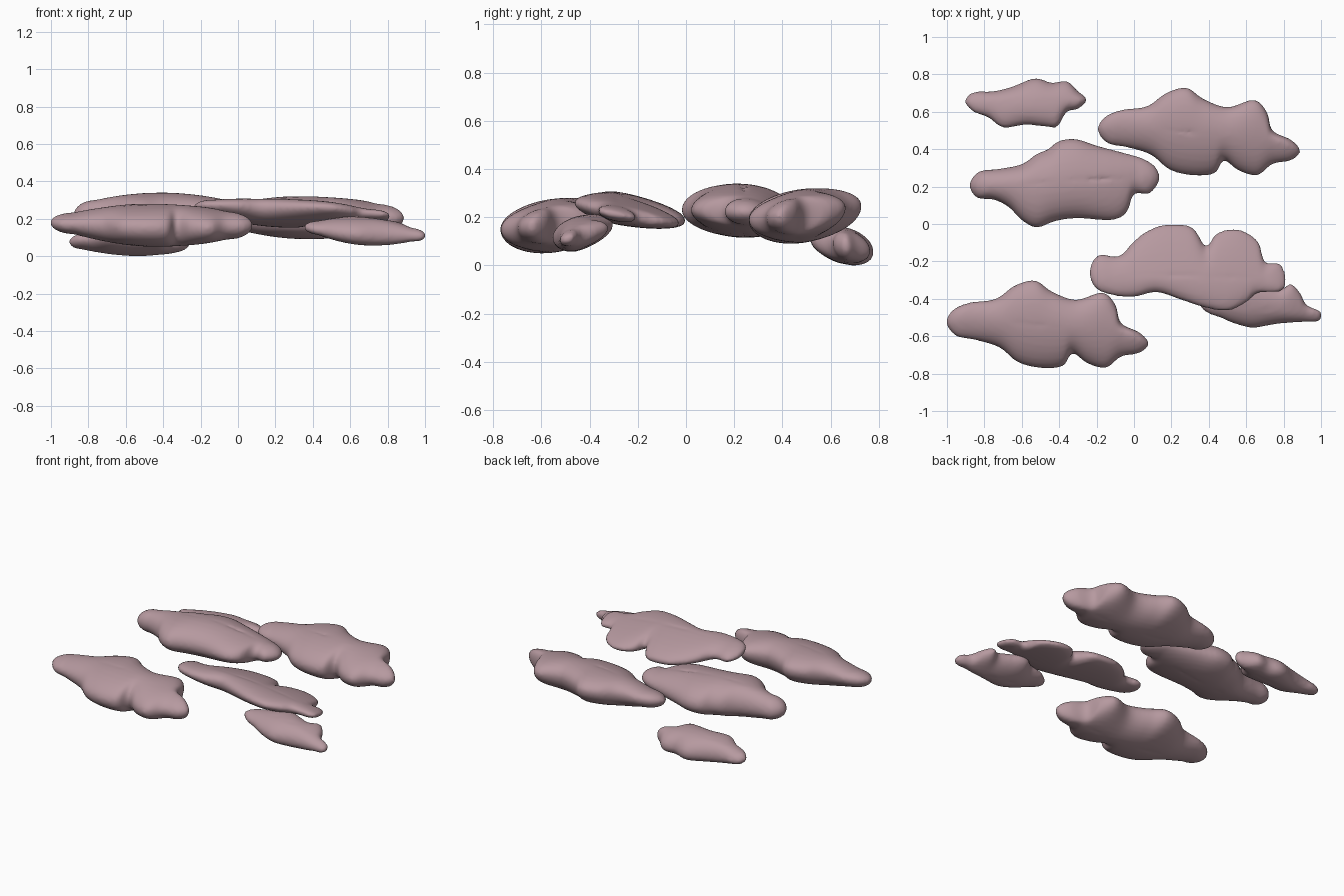
import bpy, bmesh, math
from mathutils import Vector

if "Cube" in bpy.data.objects:
    bpy.data.objects.remove(bpy.data.objects["Cube"])

mauve = bpy.data.materials.new("dusty mauve")
mauve.diffuse_color = (0.47, 0.32, 0.35, 1)
mauve.use_nodes = True
mauve.node_tree.nodes["Principled BSDF"].inputs["Base Color"].default_value = mauve.diffuse_color


def smooth_loop(pts, n=5):
    """Closed Catmull-Rom curve through the outline points."""
    pts = [Vector(p) for p in pts]
    out = []
    for i in range(len(pts)):
        a, b, c, d = (pts[(i + k) % len(pts)] for k in (-1, 0, 1, 2))
        for j in range(n):
            t = j / n
            out.append(0.5 * (2 * b + (c - a) * t + (2 * a - 5 * b + 4 * c - d) * t * t
                              + (3 * b - a - 3 * c + d) * t ** 3))
    return out


def cloud(name, outline, spine, z, up, down, tilt=(0, 0), peak=0.5, shift=(0, 0, 0)):
    """Puff lofted from its plan outline towards a spine line, above and below."""
    s0, s1 = Vector(spine[0]), Vector(spine[1])
    mid = (s0 + s1) / 2
    loop = smooth_loop(outline)
    bm = bmesh.new()
    rings = []
    for k in range(-7, 8):
        a = math.radians(k * 12.4)
        ring = []
        for p in loop:
            u = min(1, max(0, (p.x - s0.x) / (s1.x - s0.x)))
            s = s0.lerp(s1, u)
            q = s + (p - s) * math.cos(a)
            w = (u - peak) / max(peak, 1 - peak)
            h = (up if k > 0 else down) * (1 - 0.5 * w * w)
            zz = z + tilt[0] * (q.x - mid.x) + tilt[1] * (q.y - mid.y) + h * math.sin(a)
            ring.append(bm.verts.new((q.x + shift[0], q.y + shift[1], zz + shift[2])))
        rings.append(ring)
    n = len(loop)
    for r0, r1 in zip(rings, rings[1:]):
        for i in range(n):
            bm.faces.new((r0[i], r0[(i + 1) % n], r1[(i + 1) % n], r1[i]))
    bm.faces.new(rings[0][::-1])
    bm.faces.new(rings[-1])
    bmesh.ops.recalc_face_normals(bm, faces=bm.faces)
    me = bpy.data.meshes.new(name)
    bm.to_mesh(me)
    bm.free()
    me.materials.append(mauve)
    me.polygons.foreach_set("use_smooth", [True] * len(me.polygons))
    ob = bpy.data.objects.new(name, me)
    bpy.context.collection.objects.link(ob)
    rm = ob.modifiers.new("remesh", "REMESH")
    rm.mode, rm.voxel_size, rm.use_smooth_shade = "VOXEL", 0.012, True
    sm = ob.modifiers.new("soften", "SMOOTH")
    sm.factor, sm.iterations = 0.5, 6


# Large lobed cloud, used twice, tipped to the front
large = [(-1.005, -.53), (-.97, -.46), (-.88, -.42), (-.74, -.40), (-.64, -.33), (-.53, -.30),
         (-.44, -.36), (-.31, -.405), (-.17, -.365), (-.10, -.43), (-.07, -.53), (.03, -.58),
         (.08, -.64), (.03, -.69), (-.07, -.71), (-.15, -.77), (-.25, -.745), (-.33, -.69),
         (-.38, -.76), (-.5, -.77), (-.62, -.74), (-.72, -.66), (-.85, -.62), (-.95, -.60)]
args = dict(outline=large, spine=((-.88, -.51), (-.06, -.58)), z=.178, up=.10, down=.125,
            tilt=(0, .12), peak=.55)
cloud("front_left_cloud", **args)
cloud("back_right_cloud", shift=(.81, 1.03, .04), **args)

# Middle left cloud, the tallest
cloud("middle_left_cloud",
      [(-.88, .21), (-.83, .28), (-.72, .295), (-.6, .32), (-.52, .375), (-.46, .40), (-.40, .445),
       (-.31, .455), (-.2, .42), (-.05, .38), (.05, .35), (.12, .30), (.135, .23), (.08, .16),
       (0, .16), (-.04, .06), (-.12, .02), (-.3, .03), (-.42, .015), (-.52, -.02), (-.6, .02),
       (-.67, .09), (-.75, .13), (-.84, .14)],
      ((-.76, .21), (.02, .25)), .22, .12, .105, (0, -.04), .45)

# Middle right cloud, thin and tipped to the back
cloud("middle_right_cloud",
      [(-.24, -.25), (-.19, -.165), (-.08, -.17), (0, -.09), (.08, -.03), (.18, 0), (.31, -.015),
       (.385, -.12), (.44, -.05), (.55, -.025), (.66, -.085), (.70, -.20), (.78, -.21), (.815, -.29),
       (.79, -.36), (.66, -.37), (.6, -.42), (.5, -.465), (.37, -.445), (.25, -.405), (.12, -.365),
       (0, -.39), (-.12, -.38), (-.21, -.34)],
      ((-.13, -.27), (.70, -.29)), .235, .065, .065, (-.05, -.19), .45)

# Small clouds
cloud("small_right_cloud",
      [(.35, -.43), (.42, -.37), (.52, -.35), (.6, -.30), (.7, -.33), (.78, -.35), (.84, -.32),
       (.89, -.37), (.92, -.43), (1.0, -.47), (.99, -.52), (.9, -.525), (.8, -.53), (.73, -.54),
       (.63, -.555), (.53, -.53), (.46, -.50), (.40, -.48)],
      ((.43, -.43), (.93, -.475)), .135, .068, .075, (-.05, .22), .5)
cloud("small_back_cloud",
      [(-.905, .655), (-.86, .705), (-.75, .71), (-.65, .735), (-.53, .78), (-.44, .755),
       (-.36, .765), (-.30, .71), (-.25, .665), (-.3, .615), (-.36, .60), (-.41, .52), (-.47, .52),
       (-.58, .53), (-.7, .515), (-.78, .57), (-.86, .60)],
      ((-.84, .655), (-.33, .665)), .078, .08, .075, (.01, -.2), .6)
